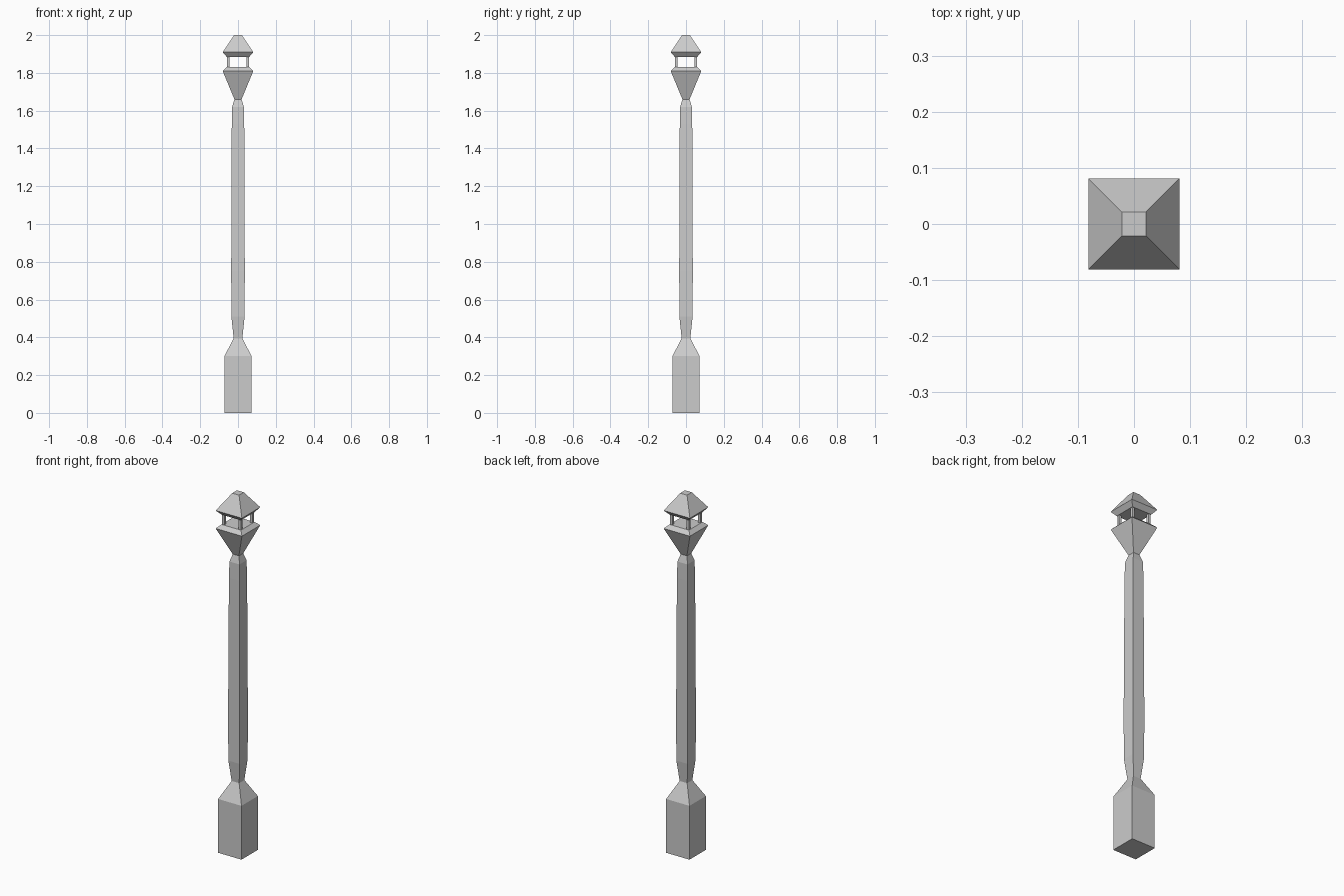
import bpy, bmesh

if "Cube" in bpy.data.objects:
    bpy.data.objects.remove(bpy.data.objects["Cube"])


def square_loft(name, profile):
    """Stack square sections given as (half width, height) and cap both ends."""
    bm = bmesh.new()
    rings = [[bm.verts.new((sx * h, sy * h, z))
              for sx, sy in ((-1, -1), (1, -1), (1, 1), (-1, 1))]
             for h, z in profile]
    for a, b in zip(rings, rings[1:]):
        for i in range(4):
            j = (i + 1) % 4
            bm.faces.new((a[i], a[j], b[j], b[i]))
    bm.faces.new(rings[0][::-1])
    bm.faces.new(rings[-1])
    mesh = bpy.data.meshes.new(name)
    bm.to_mesh(mesh)
    bm.free()
    obj = bpy.data.objects.new(name, mesh)
    bpy.context.collection.objects.link(obj)
    return obj


# Pedestal, shaft and flared lantern bowl as one continuous pillar
square_loft("lamp_pillar", [
    (0.072, 0.0), (0.072, 0.30), (0.023, 0.395), (0.035, 0.51),
    (0.036, 0.75), (0.033, 1.53), (0.031, 1.62), (0.019, 1.66),
    (0.081, 1.81), (0.060, 1.83)])

# Lantern roof with bevelled underside
square_loft("lantern_roof", [(0.060, 1.885), (0.081, 1.91), (0.021, 2.0)])

# Four corner posts, mirrored from one
post = square_loft("lantern_posts", [(0.007, 1.828), (0.007, 1.887)])
for v in post.data.vertices:
    v.co.x += 0.051
    v.co.y += 0.051
mirror = post.modifiers.new("mirror", 'MIRROR')
mirror.use_axis = (True, True, False)
